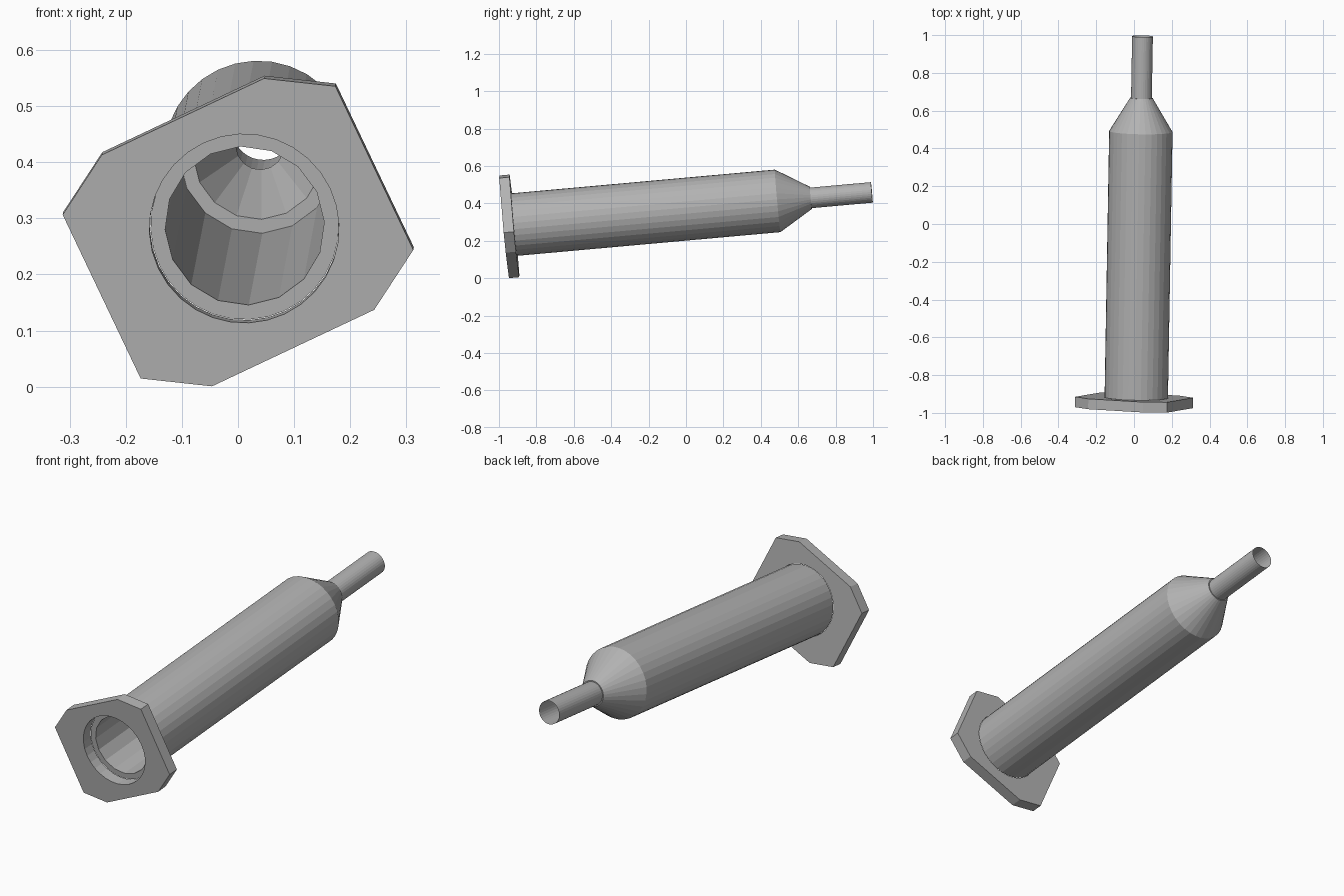
import bpy, bmesh, math
from mathutils import Matrix, Vector

if "Cube" in bpy.data.objects:
    bpy.data.objects.remove(bpy.data.objects["Cube"])

grey = bpy.data.materials.new("plain grey")
grey.diffuse_color = (0.45, 0.45, 0.45, 1)
grey.use_nodes = True
grey.node_tree.nodes["Principled BSDF"].inputs["Base Color"].default_value = grey.diffuse_color

# Tilted frame: local z runs along the barrel, starting at the flange front
axis = Vector((0.0173, 1, 0.09)).normalized()
side = (Vector((1, 0, 0)) - axis * axis.x).normalized()
frame = Matrix((side, axis.cross(side), axis)).transposed().to_4x4()
frame.translation = (0.011, -0.973, 0.282)

ROLL = math.radians(-25.4)
SIDES = 32
FLANGE = 0.055
SHOULDER, NECK, TIP = 1.469, 1.647, 1.975


def finish(bm, name, recalc=True):
    if recalc:
        bmesh.ops.recalc_face_normals(bm, faces=bm.faces)
    me = bpy.data.meshes.new(name)
    bm.to_mesh(me)
    bm.free()
    me.materials.append(grey)
    ob = bpy.data.objects.new(name, me)
    bpy.context.collection.objects.link(ob)
    ob.matrix_world = frame
    return ob


def ring(bm, r, z, coarse=False):
    """Ring of points; a coarse ring keeps half as many visible sides."""
    pts = []
    for i in range(SIDES):
        a = ROLL + 2 * math.pi * i / SIDES
        q = r * math.cos(2 * math.pi / SIDES) if coarse and i % 2 else r
        pts.append(bm.verts.new((q * math.cos(a), q * math.sin(a), z)))
    return pts


def lathe(name, profile, closed):
    bm = bmesh.new()
    rings = [ring(bm, *p) for p in profile]
    pairs = list(zip(rings, rings[1:]))
    if closed:
        pairs.append((rings[-1], rings[0]))
    for a, b in pairs:
        for i in range(SIDES):
            j = (i + 1) % SIDES
            bm.faces.new((a[i], a[j], b[j], b[i]))
    return finish(bm, name)


# Hollow barrel with a tapered shoulder and a faceted bore
lathe("barrel", [
    (0.168, FLANGE), (0.168, SHOULDER), (0.060, NECK),
    (0.043, NECK, True), (0.116, SHOULDER, True),
    (0.141, SHOULDER, True), (0.142, FLANGE, True)], True)

# Thin open nozzle tube
lathe("nozzle", [(0.055, NECK - 0.002), (0.055, TIP)], False)

# Finger flange: clipped rectangle with a round hole
bm = bmesh.new()
turn = Matrix.Rotation(ROLL, 3, 'Z')
offset = Vector((-0.011, 0.007, 0))
corners = [(0.269, -0.162), (0.269, 0.162), (0.16, 0.229), (-0.16, 0.229),
           (-0.269, 0.162), (-0.269, -0.162), (-0.16, -0.229), (0.16, -0.229)]
outline = [bm.verts.new(turn @ Vector((x, y, 0)) + offset) for x, y in corners]
hole = ring(bm, 0.169, 0)
for loop in (outline, hole):
    for a, b in zip(loop, loop[1:] + loop[:1]):
        bm.edges.new((a, b))
bmesh.ops.triangle_fill(bm, edges=bm.edges[:], use_beauty=True)
ext = bmesh.ops.extrude_face_region(bm, geom=bm.faces[:], use_keep_orig=True)
bmesh.ops.translate(bm, vec=(0, 0, FLANGE),
                    verts=[v for v in ext["geom"] if isinstance(v, bmesh.types.BMVert)])
finish(bm, "flange")
